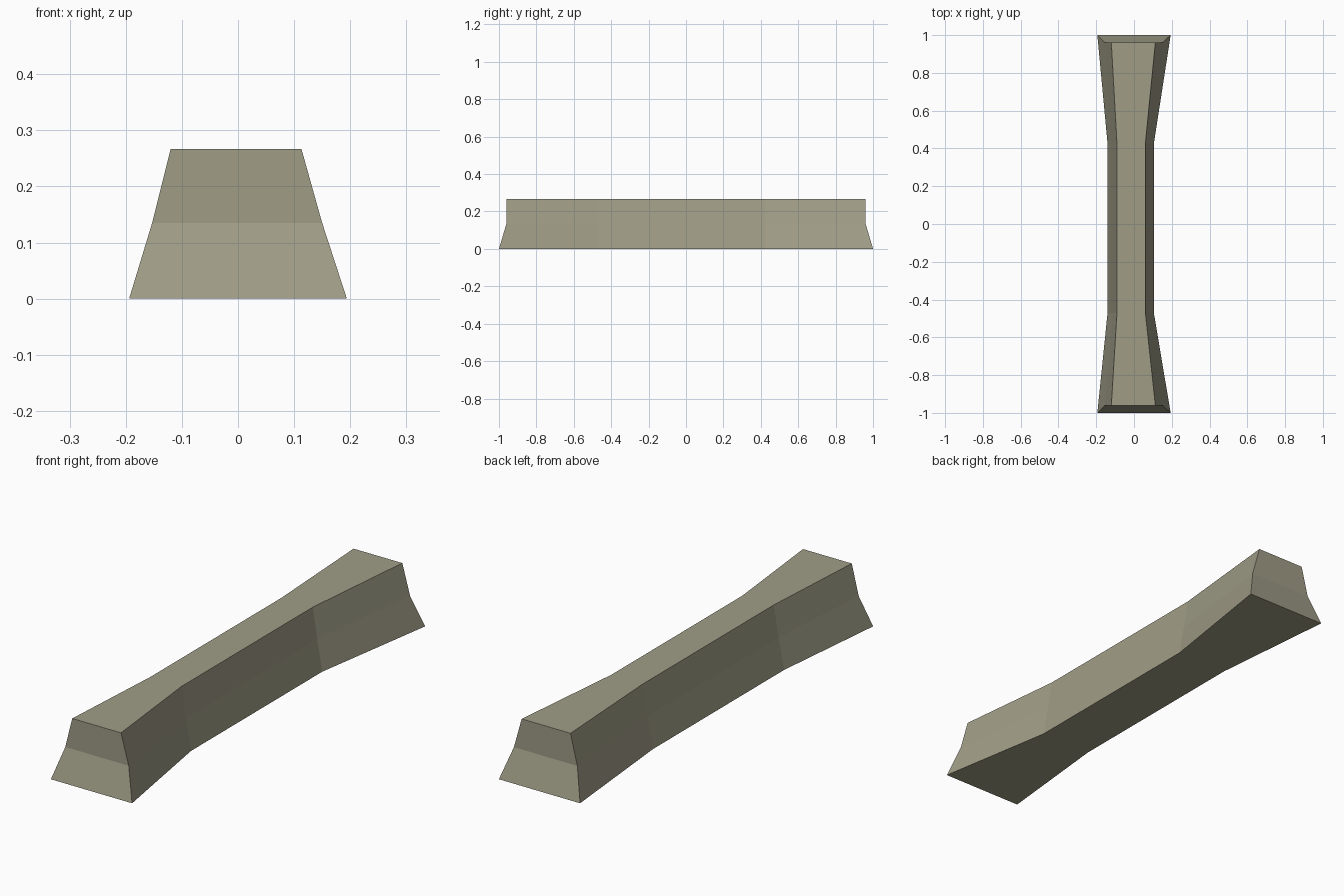
import bpy
import bmesh

cube = bpy.data.objects.get("Cube")
if cube:
    bpy.data.objects.remove(cube, do_unlink=True)

# Colour
stone = bpy.data.materials.new("grey_olive_stone")
stone.use_nodes = True
colour = (0.35, 0.335, 0.24, 1)
stone.diffuse_color = colour
stone.node_tree.nodes["Principled BSDF"].inputs["Base Color"].default_value = colour

# Levels from ground to top: height, half length,
# right and left edge at the ends, right and left edge at the waist
levels = [
    (0.0, 1.0, -0.194, 0.194, -0.14, 0.105),
    (0.135, 0.96, -0.153, 0.15, -0.113, 0.081),
    (0.267, 0.96, -0.12, 0.113, -0.09, 0.06),
]
waist_front, waist_back = -0.47, 0.425

# Each level is an outline with flared ends and a narrow waist
bm = bmesh.new()
rings = []
for z, half, end_r, end_l, mid_r, mid_l in levels:
    left = [(end_l, -half), (mid_l, waist_front), (mid_l, waist_back), (end_l, half)]
    right = [(end_r, half), (mid_r, waist_back), (mid_r, waist_front), (end_r, -half)]
    rings.append([bm.verts.new((x, y, z)) for x, y in left + right])

# Sloped sides and ends
count = len(rings[0])
for low, high in zip(rings, rings[1:]):
    for i in range(count):
        j = (i + 1) % count
        bm.faces.new((low[i], low[j], high[j], high[i]))

# Flat top and underside, in three panels each
for ring in (rings[0], rings[-1]):
    for i in range(3):
        bm.faces.new((ring[i], ring[i + 1], ring[count - 2 - i], ring[count - 1 - i]))

bmesh.ops.recalc_face_normals(bm, faces=bm.faces)
mesh = bpy.data.meshes.new("barrier_block")
bm.to_mesh(mesh)
bm.free()
mesh.materials.append(stone)
block = bpy.data.objects.new("barrier_block", mesh)
bpy.context.collection.objects.link(block)
